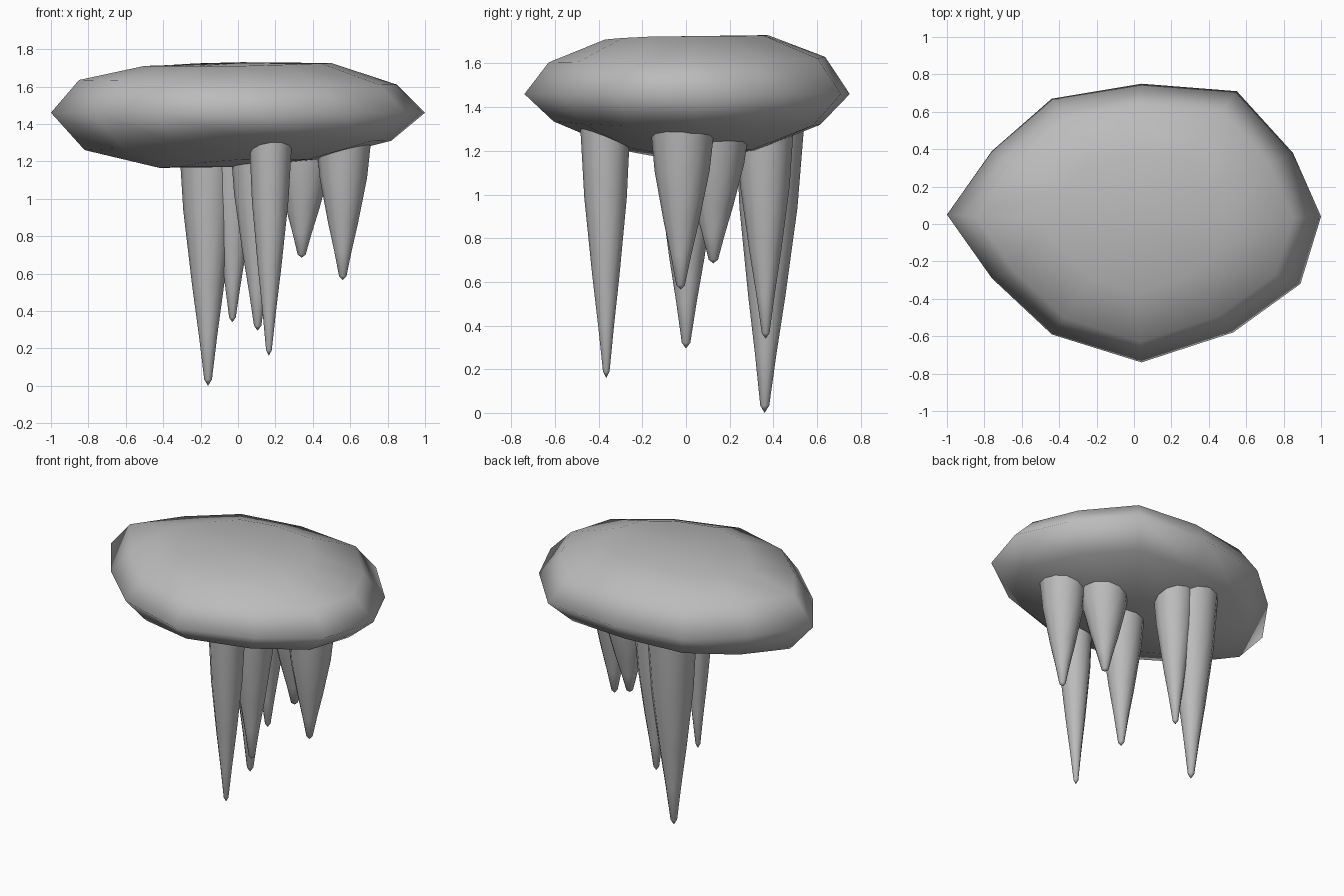
import bpy
import bmesh
import math
from mathutils import Vector

cube = bpy.data.objects.get("Cube")
if cube:
    bpy.data.objects.remove(cube, do_unlink=True)

stone = bpy.data.materials.new("grey_stone")
stone.use_nodes = True
grey = (0.5, 0.5, 0.5, 1.0)
stone.diffuse_color = grey
stone.node_tree.nodes["Principled BSDF"].inputs["Base Color"].default_value = grey


def finish(name, bm):
    """Turn a bmesh into a smooth stone object."""
    bmesh.ops.recalc_face_normals(bm, faces=bm.faces)
    for face in bm.faces:
        face.smooth = True
    mesh = bpy.data.meshes.new(name)
    bm.to_mesh(mesh)
    bm.free()
    mesh.materials.append(stone)
    obj = bpy.data.objects.new(name, mesh)
    bpy.context.collection.objects.link(obj)
    return obj


def loft(bm, rings, start, end):
    """Bridge rings of points and close both ends with a fan."""
    loops = [[bm.verts.new(p) for p in ring] for ring in rings]
    count = len(loops[0])
    first, last = bm.verts.new(start), bm.verts.new(end)
    for i in range(count):
        j = (i + 1) % count
        for low, high in zip(loops, loops[1:]):
            bm.faces.new((low[i], low[j], high[j], high[i]))
        bm.faces.new((first, loops[0][j], loops[0][i]))
        bm.faces.new((last, loops[-1][i], loops[-1][j]))


# Rock slab: one irregular outline scaled into rings
outline = [(-1, .05), (-.76, .39), (-.44, .67), (.04, .75), (.55, .71), (.85, .38),
           (1, .04), (.89, -.32), (.53, -.58), (.04, -.74), (-.44, -.59), (-.76, -.29)]


def slab_ring(scale, left, right, front, back):
    """Ring whose height blends between its four sides."""
    ring = []
    for x, y in outline:
        c = x * x / (x * x + y * y)
        z = c * (right if x > 0 else left) + (1 - c) * (back if y > 0 else front)
        ring.append((x * scale, y * scale, z))
    return ring


slab_rings = [
    slab_ring(.42, 1.165, 1.21, 1.21, 1.2),
    slab_ring(.82, 1.26, 1.31, 1.335, 1.32),
    slab_ring(1, 1.46, 1.46, 1.46, 1.46),
    slab_ring(.85, 1.635, 1.61, 1.605, 1.63),
    slab_ring(.5, 1.71, 1.725, 1.71, 1.73),
]
bm = bmesh.new()
loft(bm, slab_rings, (0, 0, 1.17), (0, 0, 1.725))
finish("rock_slab", bm)

# Hanging spikes: (tip), (top centre), top radius
profile = [(.025, .13), (.2, .31), (.4, .54), (.7, .84), (1, 1)]
SIDES = 12
TOP = 1.34
spikes = {
    "long_back_spike": ((-.16, .36, 0), (-.16, .385), .158),
    "front_spike": ((.165, -.365, .16), (.175, -.37), .116),
    "middle_spike": ((.105, 0, .295), (.105, .01), .15),
    "inner_back_spike": ((-.03, .365, .34), (-.02, .36), .135),
    "left_spike": ((.56, -.025, .565), (.565, -.015), .15),
    "short_spike": ((.34, .125, .685), (.355, .13), .165),
}
for name, (tip, top, radius) in spikes.items():
    tip, top = Vector(tip), Vector((*top, TOP))
    rings = []
    for t, r in profile:
        centre = tip.lerp(top, t)
        angles = [math.tau * i / SIDES for i in range(SIDES)]
        rings.append([centre + radius * r * Vector((math.cos(a), math.sin(a), 0))
                      for a in angles])
    bm = bmesh.new()
    loft(bm, rings, tip, top)
    spike = finish(name, bm)
    # Keep the hidden flat cap from bending the side shading
    for poly in spike.data.polygons:
        if poly.normal.z > .9:
            poly.use_smooth = False
